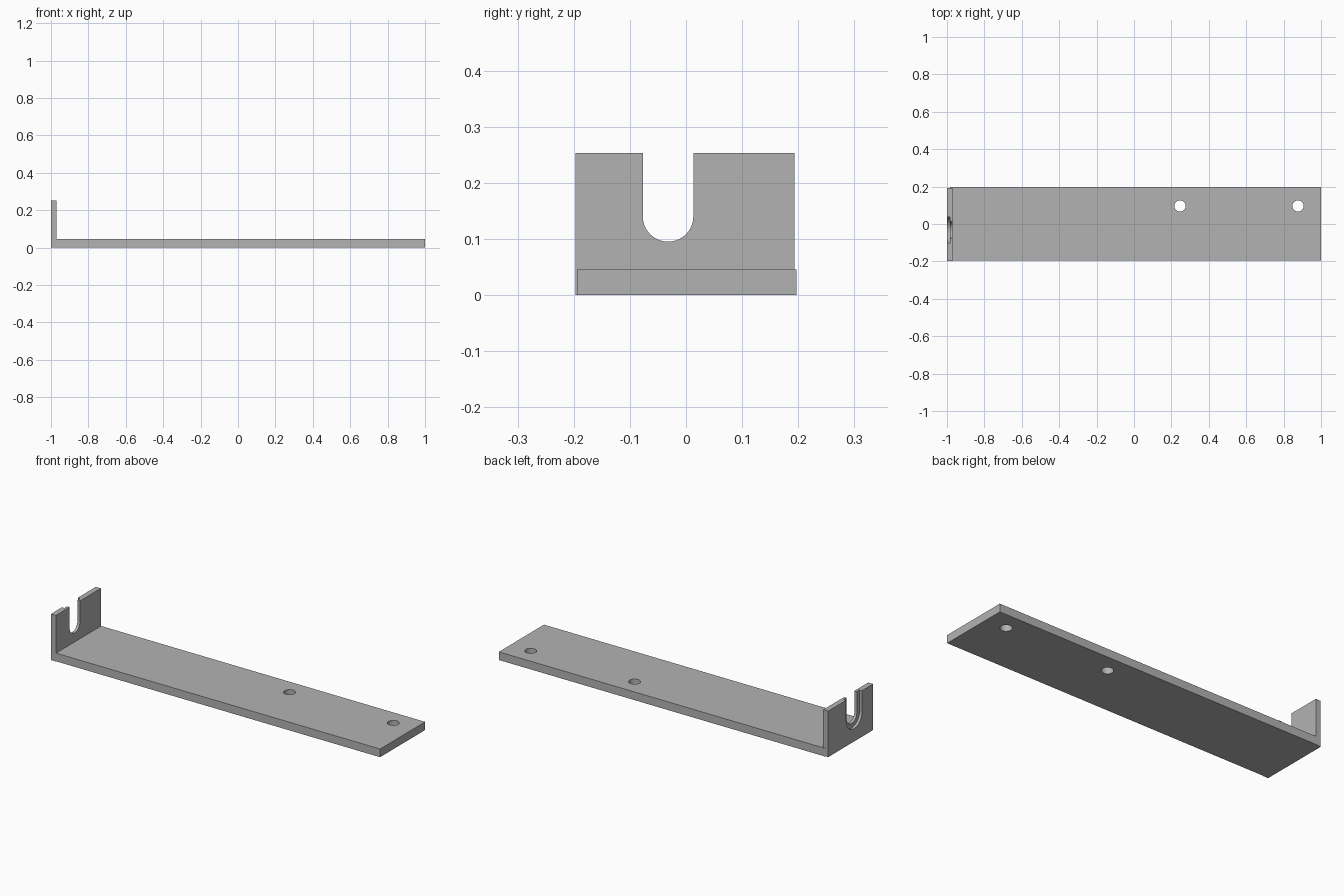
import bpy, bmesh, math
from mathutils import Vector

cube = bpy.data.objects.get("Cube")
if cube:
    bpy.data.objects.remove(cube)

grey = bpy.data.materials.new("metal grey")
grey.use_nodes = True
grey.diffuse_color = (0.45, 0.45, 0.45, 1)
grey.node_tree.nodes["Principled BSDF"].inputs["Base Color"].default_value = grey.diffuse_color


def prism(name, points, depth):
    """Closed solid made by extruding a planar outline along a vector."""
    bm = bmesh.new()
    face = bm.faces.new([bm.verts.new(p) for p in points])
    out = bmesh.ops.extrude_face_region(bm, geom=[face])
    moved = [v for v in out["geom"] if isinstance(v, bmesh.types.BMVert)]
    bmesh.ops.translate(bm, verts=moved, vec=Vector(depth))
    bmesh.ops.recalc_face_normals(bm, faces=bm.faces)
    mesh = bpy.data.meshes.new(name)
    bm.to_mesh(mesh)
    bm.free()
    mesh.materials.append(grey)
    obj = bpy.data.objects.new(name, mesh)
    bpy.context.collection.objects.link(obj)
    return obj


def box(name, x0, x1, y0, y1, z0, z1):
    outline = [(x0, y0, z0), (x1, y0, z0), (x1, y1, z0), (x0, y1, z0)]
    return prism(name, outline, (0, 0, z1 - z0))


def arc(radius, start, end, steps):
    for i in range(steps + 1):
        a = start + (end - start) * i / steps
        yield radius * math.cos(a), radius * math.sin(a)


def slot(name, x0, x1, radius, y=-0.032, z=0.14, top=0.3):
    """Open-topped U-shaped cutter running along x."""
    outline = [(x0, y + u, z + v) for u, v in arc(radius, math.pi, 2 * math.pi, 32)]
    outline += [(x0, y + radius, top), (x0, y - radius, top)]
    return prism(name, outline, (x1 - x0, 0, 0))


def hole(name, x, y, radius=0.03):
    outline = [(x + u, y + v, -0.05) for u, v in arc(radius, 0, 2 * math.pi, 48)][:-1]
    return prism(name, outline, (0, 0, 0.2))


def cut(obj, cutters):
    for cutter in cutters:
        cutter.hide_render = True
        mod = obj.modifiers.new("cut", 'BOOLEAN')
        mod.operation = 'DIFFERENCE'
        mod.solver = 'EXACT'
        mod.object = cutter
        bpy.context.view_layer.objects.active = obj
        bpy.ops.object.modifier_apply(modifier=mod.name)
        bpy.data.objects.remove(cutter)


# Long base bar with two drilled holes
base = box("base_bar", -0.985, 1.0, -0.1945, 0.1965, 0, 0.045)
cut(base, [hole("hole_cutter", x, 0.096) for x in (0.246, 0.877)])

# Upright end plate with a slot that is stepped wider on the outer face
plate = box("end_plate", -1.0, -0.97, -0.1965, 0.1935, 0, 0.253)
cut(plate, [slot("slot_cutter", -1.1, -0.9, 0.045),
            slot("recess_cutter", -1.1, -0.985, 0.069)])

# Smooth the round walls, keep the edges crisp
for obj in (base, plate):
    bpy.ops.object.select_all(action='DESELECT')
    obj.select_set(True)
    bpy.context.view_layer.objects.active = obj
    bpy.ops.object.shade_smooth_by_angle(angle=math.radians(30))
